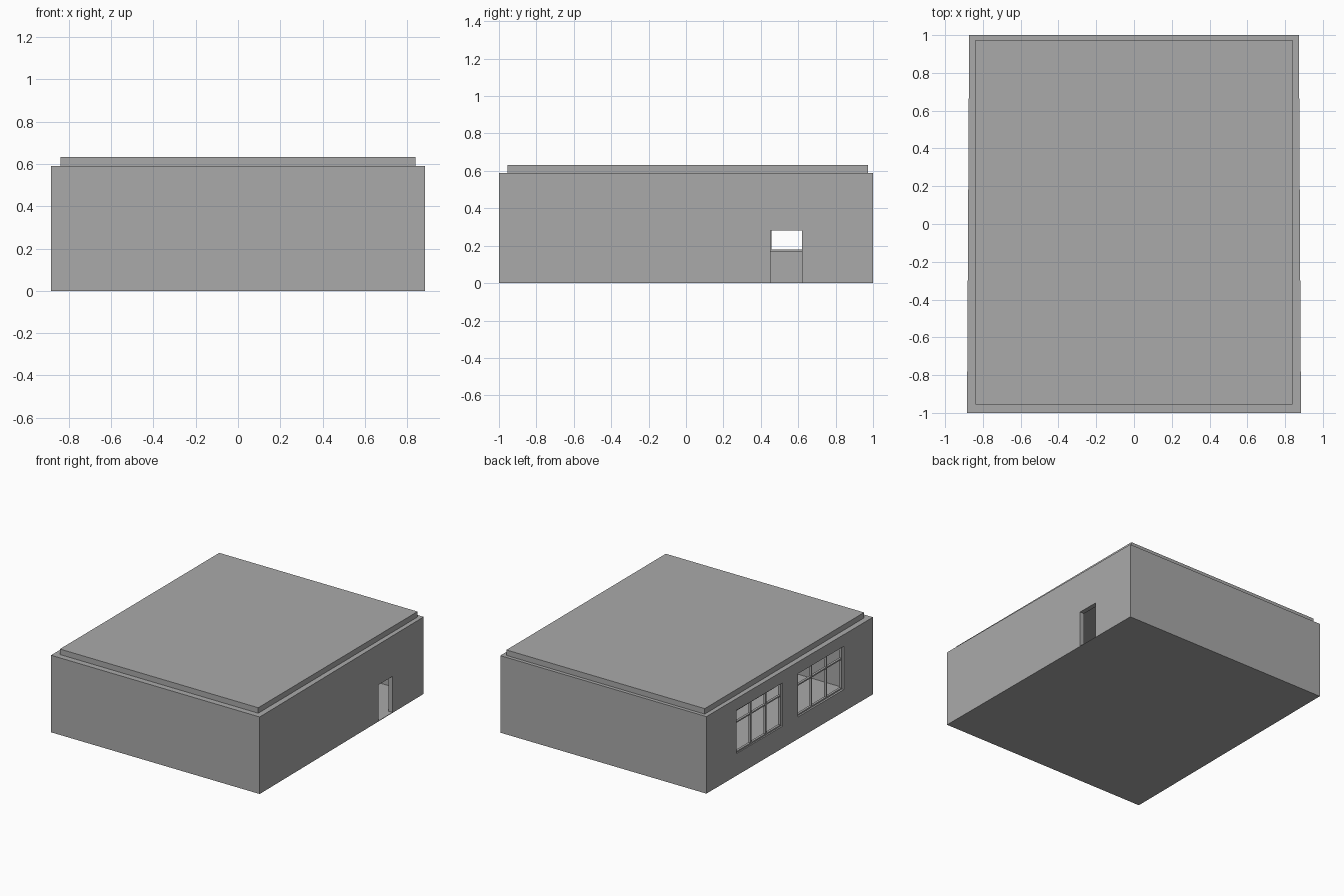
import bpy, bmesh

if "Cube" in bpy.data.objects:
    bpy.data.objects.remove(bpy.data.objects["Cube"])


def prism(name, outline, z0, z1):
    """Extrude a counter-clockwise outline from z0 to z1."""
    bm = bmesh.new()
    face = bm.faces.new([bm.verts.new((x, y, z0)) for x, y in outline])
    top = bmesh.ops.extrude_face_region(bm, geom=[face])["geom"]
    for v in top:
        if isinstance(v, bmesh.types.BMVert):
            v.co.z = z1
    bmesh.ops.recalc_face_normals(bm, faces=bm.faces)
    mesh = bpy.data.meshes.new(name)
    bm.to_mesh(mesh)
    bm.free()
    ob = bpy.data.objects.new(name, mesh)
    bpy.context.collection.objects.link(ob)
    ob.data.materials.append(grey)
    return ob


def box(name, x0, x1, y0, y1, z0, z1):
    return prism(name, [(x0, y0), (x1, y0), (x1, y1), (x0, y1)], z0, z1)


def plan(inset):
    """Slightly tapered floor plan, narrower at the back."""
    f, b, e = 0.884 - inset, 0.873 - inset, 1 - inset
    return [(-f, -e), (f, -e), (b, e), (-b, e)]


def cut(target, cutter):
    cutter.hide_render = True
    mod = target.modifiers.new(cutter.name, 'BOOLEAN')
    mod.operation = 'DIFFERENCE'
    mod.solver = 'EXACT'
    mod.object = cutter
    bpy.context.view_layer.objects.active = target
    bpy.ops.object.modifier_apply(modifier=mod.name)
    bpy.data.objects.remove(cutter)


# Dark grey used throughout
grey = bpy.data.materials.new("dark_grey")
grey.diffuse_color = (0.4, 0.4, 0.4, 1)
grey.use_nodes = True
grey.node_tree.nodes["Principled BSDF"].inputs["Base Color"].default_value = grey.diffuse_color

WALL = 0.036
WIN_Z0, WIN_Z1 = 0.169, 0.50
WINDOWS = [(0.085, 0.637), (-0.652, -0.10)]

# Hollow shell with thin floor and ceiling
walls = prism("walls", plan(0), 0, 0.59)
cut(walls, prism("room_cutter", plan(WALL), 0.004, 0.585))

# Doorway on the right, window openings on the left
cut(walls, box("door_cutter", 0.8, 0.95, 0.452, 0.62, 0.004, 0.28))
for y0, y1 in WINDOWS:
    cut(walls, box("window_cutter", -0.95, -0.8, y0, y1, WIN_Z0, WIN_Z1))

# Window frames: border, two mullions and a transom each
T = 0.010
X0, X1 = -0.866, -0.848
for i, (y0, y1) in enumerate(WINDOWS, 1):
    n = f"window_{i}"
    for k in range(4):
        y = y0 + k * (y1 - y0 - T) / 3
        box(f"{n}_mullion_{k}", X0, X1, y, y + T, WIN_Z0, WIN_Z1)
    for part, z in (("sill", WIN_Z0), ("transom", 0.397), ("head", WIN_Z1 - T)):
        box(f"{n}_{part}", X0, X1, y0, y1, z, z + T)

# Flat roof slab set back from the wall edge
box("roof_slab", -0.84, 0.84, -0.955, 0.973, 0.587, 0.632)
